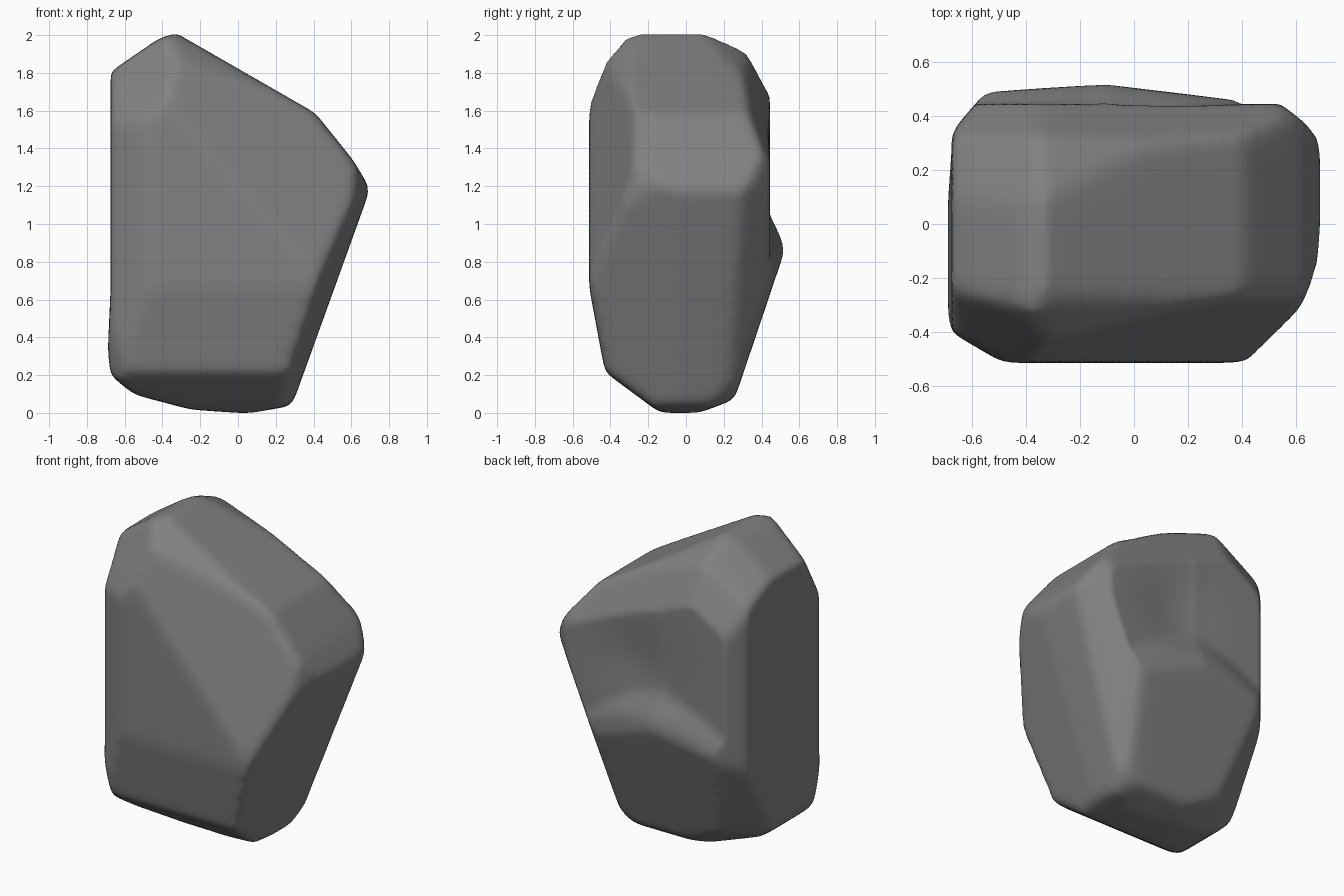
import bpy, bmesh
from math import exp
from mathutils import Vector

cube = bpy.data.objects.get("Cube")
if cube:
    bpy.data.objects.remove(cube, do_unlink=True)

stone = bpy.data.materials.new("stone grey")
stone.use_nodes = True
colour = (0.22, 0.22, 0.22, 1)
stone.diffuse_color = colour
stone.node_tree.nodes["Principled BSDF"].inputs["Base Color"].default_value = colour

# Block: front outline extruded through the depth
OUTLINE = [(-0.675, 1.8), (-0.42, 1.975), (-0.33, 2.005), (0.41, 1.58), (0.61, 1.33),
           (0.7, 1.18), (0.285, 0.03), (0.05, -0.01), (-0.25, 0.01), (-0.55, 0.09),
           (-0.675, 0.19), (-0.69, 0.32), (-0.675, 0.65)]
bm = bmesh.new()
face = bm.faces.new([bm.verts.new((x, -0.512, z)) for x, z in OUTLINE])
extruded = bmesh.ops.extrude_face_region(bm, geom=[face])["geom"]
bmesh.ops.translate(bm, vec=(0, 1.035, 0),
                    verts=[g for g in extruded if isinstance(g, bmesh.types.BMVert)])
bmesh.ops.recalc_face_normals(bm, faces=bm.faces[:])


def chip(point, normal):
    """Slice off everything on the outer side of a plane and cap the cut."""
    cut = bmesh.ops.bisect_plane(bm, geom=bm.verts[:] + bm.edges[:] + bm.faces[:],
                                 plane_co=point, plane_no=Vector(normal).normalized(),
                                 clear_outer=True)["geom_cut"]
    edges = [g for g in cut if isinstance(g, bmesh.types.BMEdge)]
    if edges:
        bmesh.ops.contextual_create(bm, geom=edges)


# Chips along the top edges
chip((-0.33, -0.27, 2.0), (0.48, -0.75, 0.87))
chip((-0.28, -0.51, 1.75), (-0.69, -1.17, 0.65))
for near, far in ((0.3, 0.35), (-0.55, -0.55)):
    chip((-0.35, 0.12, 2.0), (near, 0.4, 0.87))
    chip((-0.35, 0.32, 1.91), (far, 1.6, 0.87))
# Broad gentle face across the upper front
chip((0.6, -0.325, 1.15), (0.3, -0.9, 0.26))
# Chips down the upright corners
chip((-0.66, 0.36, 1), (-0.7, 0.6, 0))
chip((-0.59, -0.45, 1), (-0.5, -0.85, 0))
chip((0.6, 0.4, 1.18), (0.6, 0.8, 0))
chip((0.69, -0.13, 1.18), (0.17, -0.07, 0.01))
chip((0.62, -0.31, 1.18), (0.21, -0.15, 0.03))
chip((0.68, 0.32, 1.18), (0.94, 0.85, -0.4))
# Slanted flank turned a little to the front
chip((0.69, -0.08, 1.18), (0.94, -0.18, -0.34))
# Undercut foot: front, back and corners
chip((0, -0.51, 0.65), (0, -0.43, -0.08))
chip((0, -0.43, 0.21), (0, -0.17, -0.23))
chip((0, 0.52, 0.84), (0, 0.77, -0.26))
chip((0, 0.25, 0.06), (0, 0.3, -0.8))
chip((-0.66, 0.4, 0.74), (-0.42, 0.5, -0.28))
chip((-0.45, 0.15, 0.11), (-0.35, 0.45, -0.8))
chip((0.27, 0.21, 0.08), (0.5, 0.5, -0.7))
chip((-0.63, -0.4, 0.25), (-0.7, -0.7, -0.2))

bmesh.ops.recalc_face_normals(bm, faces=bm.faces[:])
mesh = bpy.data.meshes.new("boulder")
bm.to_mesh(mesh)
bm.free()
boulder = bpy.data.objects.new("boulder", mesh)
bpy.context.collection.objects.link(boulder)
bpy.context.view_layer.objects.active = boulder
boulder.select_set(True)


def worn(iterations):
    mod = boulder.modifiers.new("worn edges", "SMOOTH")
    mod.factor, mod.iterations = 0.5, iterations
    bpy.ops.object.modifier_apply(modifier=mod.name)


# Dense even surface with worn edges
remesh = boulder.modifiers.new("even surface", "REMESH")
remesh.mode, remesh.voxel_size = "VOXEL", 0.025
bpy.ops.object.modifier_apply(modifier=remesh.name)
worn(14)

# Hollow above the arched ridge on the back
for v in boulder.data.vertices:
    x, y, z = v.co
    if y > 0:
        ridge = 0.86 - 0.5 * (x + 0.1) ** 2
        t = min(max((z - ridge) / 0.24, 0), 1)
        hollow = 0.07 * t * t * (3 - 2 * t)
        taper = (0.13 if x > -0.1 else 0.07) * abs(x + 0.1)
        dip = 0.03 * exp(-((x - 0.05) ** 2 + (z - 1.2) ** 2) / 0.06)
        v.co.y = min(y, max(0.445, 0.52 - taper - hollow) - dip)
worn(4)

# Stand on the ground, centred
co = [v.co.copy() for v in boulder.data.vertices]
low = Vector([min(c[i] for c in co) for i in range(3)])
high = Vector([max(c[i] for c in co) for i in range(3)])
middle = (low + high) / 2
for v in boulder.data.vertices:
    v.co -= Vector((middle.x, middle.y, low.z))

boulder.data.materials.clear()
boulder.data.materials.append(stone)
for p in boulder.data.polygons:
    p.material_index = 0
bpy.ops.object.shade_smooth()
